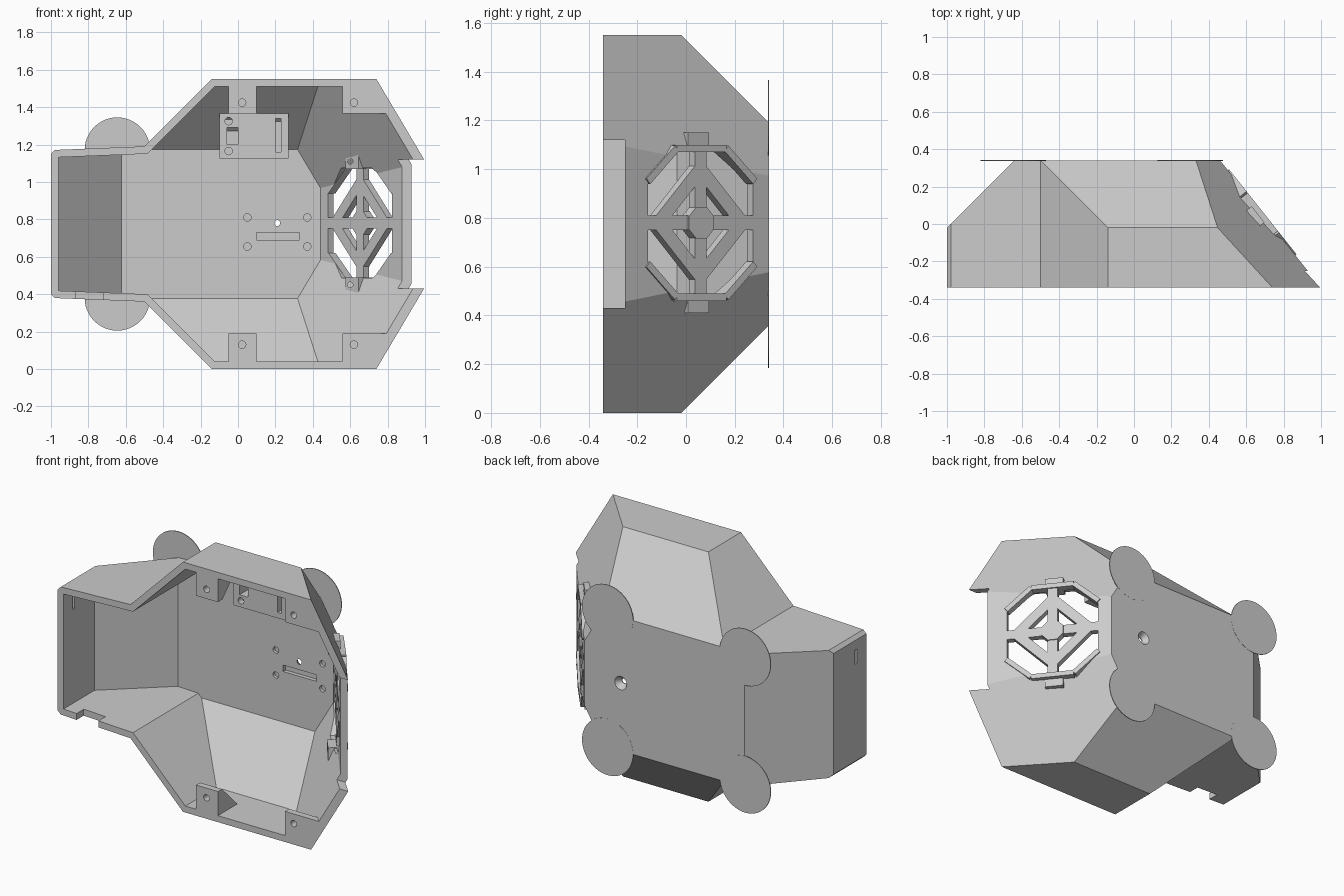
import bpy, bmesh
from math import pi
from mathutils import Matrix, Vector

if "Cube" in bpy.data.objects:
    bpy.data.objects.remove(bpy.data.objects["Cube"])

grey = bpy.data.materials.new("plain_grey")
grey.use_nodes = True
GREY = (0.6, 0.6, 0.6, 1)
grey.diffuse_color = GREY
grey.node_tree.nodes["Principled BSDF"].inputs["Base Color"].default_value = GREY

WALL = 0.04


def finish(name, bm):
    bmesh.ops.recalc_face_normals(bm, faces=bm.faces)
    mesh = bpy.data.meshes.new(name)
    bm.to_mesh(mesh)
    bm.free()
    mesh.materials.append(grey)
    ob = bpy.data.objects.new(name, mesh)
    bpy.context.collection.objects.link(ob)
    return ob


def solid(name, planes):
    """Convex solid: the space where normal . p <= d for every plane."""
    bm = bmesh.new()
    bmesh.ops.create_cube(bm, size=8)
    for n, d in planes:
        n = Vector(n)
        cut = bmesh.ops.bisect_plane(bm, geom=bm.verts[:] + bm.edges[:] + bm.faces[:],
                                     plane_co=n * d / n.length_squared,
                                     plane_no=n, clear_outer=True)
        edges = [g for g in cut["geom_cut"] if isinstance(g, bmesh.types.BMEdge)]
        if edges:
            bmesh.ops.edgeloop_fill(bm, edges=edges)
    bmesh.ops.remove_doubles(bm, verts=bm.verts, dist=1e-5)
    return finish(name, bm)


def inset(planes, t):
    return [(n, d - t * Vector(n).length) for n, d in planes]


def limits(x, y, z):
    out = []
    for axis, (lo, hi) in enumerate((x, y, z)):
        n = [0, 0, 0]
        n[axis] = 1
        out += [(tuple(n), hi), (tuple(-c for c in n), -lo)]
    return out


def box(name, x, y, z):
    return solid(name, limits(x, y, z))


def rod(name, x, z, y0, y1, r0, r1=None, sides=24):
    """Round part along y; r0 at y0 and r1 at y1."""
    bm = bmesh.new()
    bmesh.ops.create_cone(bm, cap_ends=True, segments=sides, radius1=r0,
                          radius2=r0 if r1 is None else r1, depth=y1 - y0)
    bm.transform(Matrix.Translation((x, (y0 + y1) / 2, z)) @ Matrix.Rotation(-pi / 2, 4, 'X'))
    return finish(name, bm)


def combine(target, other, operation='DIFFERENCE'):
    mod = target.modifiers.new("cut", 'BOOLEAN')
    mod.operation = operation
    mod.solver = 'EXACT'
    mod.object = other
    bpy.context.view_layer.objects.active = target
    bpy.ops.object.modifier_apply(modifier=mod.name)
    bpy.data.objects.remove(other)


# Housing: angular main body and narrower side bay
RIGHT_N = Vector((0.68, 0.54, 0))
right_d = RIGHT_N.dot((1, -0.34, 0))
corner = (0.74, -0.34, 1.55)
body = [((0, 0, 1), 1.55), ((0, 0, -1), 0), ((0, 1, 0), 0.34),
        ((0, 1, 1), 1.53), ((0, 1, -1), -0.02),
        ((-1, 0, 1), 1.69), ((-1, 0, -1), 0.14),
        (tuple(RIGHT_N), right_d)]
for s in (1, -1):
    n = Vector((0.118, 0.108, 0.07 * s))
    p = Vector((corner[0], corner[1], 0.775 + 0.775 * s))
    body.append((tuple(n), n.dot(p)))
bay = [((-1, 0, 0), 1), ((0, 1, 0), 0.34), ((-1, 1, 0), 0.98),
       ((-0.04, 0, 1), 1.21), ((-0.04, 0, -1), -0.34),
       ((-1, 0, 1), 2.15), ((-1, 0, -1), 0.6)]
front = ((0, -1, 0), 0.34)
open_front = ((0, -1, 0), 0.5)

shell = solid("housing", body + [front, ((-1, 0, 0), 0.5)])
combine(shell, solid("bay", bay + [front, ((1, 0, 0), -0.49)]), 'UNION')
combine(shell, solid("body_hollow", inset(body, WALL) + [open_front, ((-1, 0, 0), 0.5)]))
combine(shell, solid("bay_hollow", inset(bay, WALL) + [open_front, ((1, 0, 0), -0.46)]))

# Cut-outs in the rim and side
combine(shell, box("rim_notch", (0.8, 1.1), (-0.4, -0.25), (0.43, 1.12)))
combine(shell, box("cable_notch", (-0.87, -0.72), (-0.4, -0.27), (0.3, 0.46)))
combine(shell, box("side_slot", (-1.1, -0.9), (-0.25, -0.23), (1.0, 1.09)))

# Back wall: countersunk hole, blind screw holes, strap recess
combine(shell, rod("screw_hole", 0.21, 0.78, 0.2, 0.4, 0.016))
combine(shell, rod("countersink", 0.21, 0.78, 0.305, 0.345, 0.016, 0.045))
for x in (0.05, 0.37):
    for z in (0.655, 0.81):
        combine(shell, rod("blind_hole", x, z, 0.2, 0.32, 0.02, sides=16))
combine(shell, box("strap_recess", (0.1, 0.33), (0.2, 0.325), (0.69, 0.73)))

# Fan opening, set on the slanted wall: local x along it, y up, z outward
normal = RIGHT_N.normalized()
along = Vector((normal.y, -normal.x, 0))
cy = 0.06
centre = Vector(((right_d - RIGHT_N.y * cy) / RIGHT_N.x, cy, 0.78))
fan_frame = Matrix.Translation(centre) @ Matrix((along, (0, 0, 1), normal)).transposed().to_4x4()


def plate(name, points, low, high):
    bm = bmesh.new()
    face = bm.faces.new([bm.verts.new((u, v, low)) for u, v in points])
    ext = bmesh.ops.extrude_face_region(bm, geom=[face])
    verts = [g for g in ext["geom"] if isinstance(g, bmesh.types.BMVert)]
    bmesh.ops.translate(bm, vec=(0, 0, high - low), verts=verts)
    bm.transform(fan_frame)
    return finish(name, bm)


def bar(name, a, b, width, low=-WALL, high=0.0):
    a, b = Vector(a), Vector(b)
    d = (b - a).normalized() * width / 2
    side = Vector((-d.y, d.x))
    return plate(name, [a - side, b - side, b + side, a + side], low, high)


def octagon(w, h, cw, ch):
    return [(w, -ch), (w, ch), (cw, h), (-cw, h), (-w, ch), (-w, -ch), (-cw, -h), (cw, -h)]


combine(shell, plate("fan_opening", octagon(0.275, 0.295, 0.12, 0.16), -0.1, 0.1))

# Fan grille: raised rim, cross, diamond and hub
rim = octagon(0.28, 0.305, 0.13, 0.17)
for i in (1, 2, 3, 5, 6, 7):
    bar("grille_rim", rim[i], rim[(i + 1) % 8], 0.03, -WALL, 0.008)
bar("grille_upright", (0, -0.3), (0, 0.3), 0.06)
bar("grille_crossbar", (-0.28, 0), (0.28, 0), 0.06)
for su in (1, -1):
    for sv in (1, -1):
        bar("grille_diagonal", (su * 0.22, 0), (0, sv * 0.22), 0.06)
plate("grille_hub", octagon(0.065, 0.065, 0.027, 0.027), -WALL, 0.006)

# Fan screw lugs on the inside of the wall
for z in (0.45, 1.11):
    v = z - 0.78
    lug = plate("fan_lug", [(-0.06, v - 0.04), (0.05, v - 0.04),
                            (0.05, v + 0.04), (-0.06, v + 0.04)], -0.09, -0.02)
    combine(lug, rod("lug_hole", 0.6, z, -0.2, 0.13, 0.015, sides=12))

# Lid tabs with sloped undersides, top and bottom
for s, zs, slope in ((1, (1.365, 1.6), ((0, 1, -1), -1.66)),
                     (-1, (-0.1, 0.19), ((0, 1, 1), -0.11))):
    for x, hole in (((-0.05, 0.1), 0.022), ((0.56, 1.2), 0.62)):
        tab = solid("lid_tab", inset(body, 0.02) + [slope] + limits(x, (-0.34, 0.3), zs))
        combine(tab, rod("tab_hole", hole, 0.777 + 0.647 * s, -0.4, -0.28, 0.02, sides=16))

# Socket bracket under the upper slope
bracket = solid("socket_bracket", inset(body, 0.02)
                + limits((-0.1, 0.27), (0.1, 0.33), (1.125, 1.365)))
combine(bracket, box("window", (-0.06, 0), (0, 0.2), (1.2, 1.29)))
combine(bracket, box("slot", (0.2, 0.23), (0, 0.15), (1.16, 1.34)))
for z in (1.165, 1.325):
    combine(bracket, rod("bracket_hole", -0.05, z, 0, 0.14, 0.02, sides=16))

# Thin round pads at the corners of the back wall
for x, rise in ((-0.645, 0.395), (0.3, 0.415)):
    for s in (1, -1):
        rod("corner_pad", x, 0.775 + s * rise, 0.336, 0.341, 0.175, sides=48)
